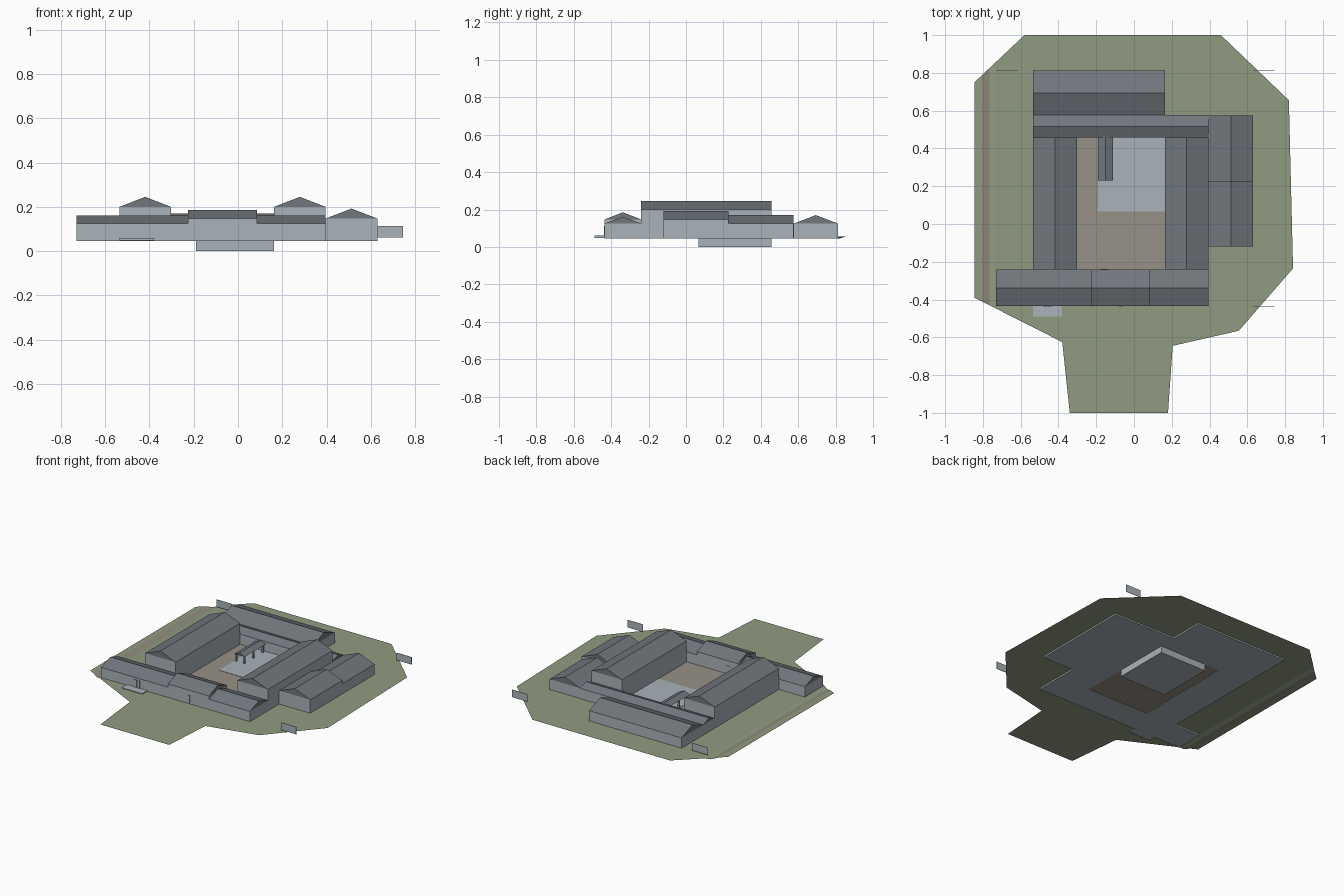
import bpy, bmesh

if "Cube" in bpy.data.objects:
    bpy.data.objects.remove(bpy.data.objects["Cube"])


def mat(name, rgb):
    m = bpy.data.materials.new(name)
    m.diffuse_color = (*rgb, 1.0)
    m.use_nodes = True
    m.node_tree.nodes["Principled BSDF"].inputs["Base Color"].default_value = m.diffuse_color
    return m


WALL = mat("pale blue grey", (0.40, 0.45, 0.49))
ROOF = mat("slate grey", (0.165, 0.185, 0.205))
GRASS = mat("grass green", (0.28, 0.33, 0.215))
EARTH = mat("courtyard brown", (0.31, 0.285, 0.24))
GRAVEL = mat("gravel path", (0.28, 0.265, 0.215))


def finish(name, bm, *mats):
    bmesh.ops.recalc_face_normals(bm, faces=bm.faces)
    me = bpy.data.meshes.new(name)
    bm.to_mesh(me)
    bm.free()
    for m in mats:
        me.materials.append(m)
    ob = bpy.data.objects.new(name, me)
    bpy.context.collection.objects.link(ob)
    return ob


def box(name, x0, x1, y0, y1, z0, z1, m):
    bm = bmesh.new()
    bmesh.ops.create_cube(bm, size=1)
    for v in bm.verts:
        v.co.x = x1 if v.co.x > 0 else x0
        v.co.y = y1 if v.co.y > 0 else y0
        v.co.z = z1 if v.co.z > 0 else z0
    return finish(name, bm, m)


def gable(name, x0, x1, y0, y1, eave, ridge, along):
    """Closed gable prism with its ridge along x or y."""
    bm = bmesh.new()
    if along == "x":
        ends = [[(x, y0, eave), (x, y1, eave), (x, (y0 + y1) / 2, ridge)] for x in (x0, x1)]
    else:
        ends = [[(x0, y, eave), (x1, y, eave), ((x0 + x1) / 2, y, ridge)] for y in (y0, y1)]
    a, b = [[bm.verts.new(p) for p in e] for e in ends]
    bm.faces.new(a)
    bm.faces.new(b[::-1])
    for i in range(3):
        j = (i + 1) % 3
        bm.faces.new((a[i], b[i], b[j], a[j]))
    return finish(name, bm, ROOF)


BASE = 0.045

# Buildings: name, x range, y range, eave, ridge, ridge direction
blocks = [
    ("front_block_left", -0.73, -0.225, -0.435, -0.24, 0.125, 0.16, "x"),
    ("front_block_middle", -0.225, 0.085, -0.435, -0.24, 0.147, 0.185, "x"),
    ("front_block_right", 0.085, 0.395, -0.435, -0.24, 0.125, 0.16, "x"),
    ("left_wing", -0.535, -0.303, -0.24, 0.457, 0.2, 0.245, "y"),
    ("right_wing", 0.163, 0.395, -0.24, 0.457, 0.2, 0.245, "y"),
    ("side_block_front", 0.395, 0.63, -0.12, 0.227, 0.147, 0.192, "y"),
    ("side_block_back", 0.395, 0.63, 0.227, 0.575, 0.125, 0.17, "y"),
    ("back_corridor", -0.535, 0.395, 0.457, 0.577, 0.125, 0.149, "x"),
    ("back_block", -0.535, 0.163, 0.577, 0.812, 0.125, 0.17, "x"),
]
for name, x0, x1, y0, y1, eave, ridge, along in blocks:
    box(name + "_walls", x0, x1, y0, y1, BASE, eave, WALL)
    gable(name + "_roof", x0, x1, y0, y1, eave, ridge, along)

# Courtyard floor and the cellar under the paved terrace
box("courtyard_floor", -0.303, 0.163, -0.24, 0.457, 0.047, 0.057, EARTH)
box("terrace_cellar", -0.19, 0.163, 0.067, 0.457, 0.0, 0.059, WALL)

# Covered walkway in the courtyard
gable("walkway_roof", -0.19, -0.11, 0.23, 0.457, 0.108, 0.124, "y")
for i, y in enumerate((0.232, 0.33, 0.43)):
    for side, x in (("left", -0.187), ("right", -0.125)):
        box(f"walkway_post_{side}_{i}", x, x + 0.012, y, y + 0.012, 0.057, 0.108, WALL)

# Entrance step and doors
box("entrance_step", -0.535, -0.38, -0.49, -0.435, 0.048, 0.06, WALL)
for i, (x0, x1) in enumerate(((-0.48, -0.46), (-0.458, -0.437), (-0.08, -0.06))):
    box(f"front_door_{i}", x0, x1, -0.438, -0.434, 0.06, 0.112, WALL)
    box(f"court_door_{i}", x0 + 0.3, x1 + 0.3, -0.241, -0.238, 0.06, 0.112, WALL)

# Thin free-standing panels at three corners of the site
for i, (x, y) in enumerate(((-0.73, 0.812), (0.63, 0.812), (0.63, -0.435))):
    box(f"corner_panel_{i}", x, x + 0.115, y - 0.001, y + 0.001, 0.062, 0.113, WALL)

# Lawn sheet with a shallow gravel trough along the left side
outline = [(-0.58, 1), (0.46, 1), (0.82, 0.655), (0.842, -0.235), (0.555, -0.565),
           (0.205, -0.645), (0.18, -1), (-0.34, -1), (-0.38, -0.625),
           (-0.845, -0.39), (-0.845, 0.75)]
bm = bmesh.new()
bm.faces.new([bm.verts.new((x, y, 0.055)) for x, y in reversed(outline)])
for x in (-0.805, -0.765, -0.735):
    bmesh.ops.bisect_plane(bm, geom=bm.verts[:] + bm.edges[:] + bm.faces[:],
                           plane_co=(x, 0, 0), plane_no=(1, 0, 0))
for v in bm.verts:
    if -0.78 < v.co.x < -0.75:
        v.co.z = 0.046
for f in bm.faces:
    if -0.805 < f.calc_center_median().x < -0.765:
        f.material_index = 1
lawn = finish("lawn", bm, GRASS, GRAVEL)
if sum(p.normal.z for p in lawn.data.polygons) < 0:
    lawn.data.flip_normals()
